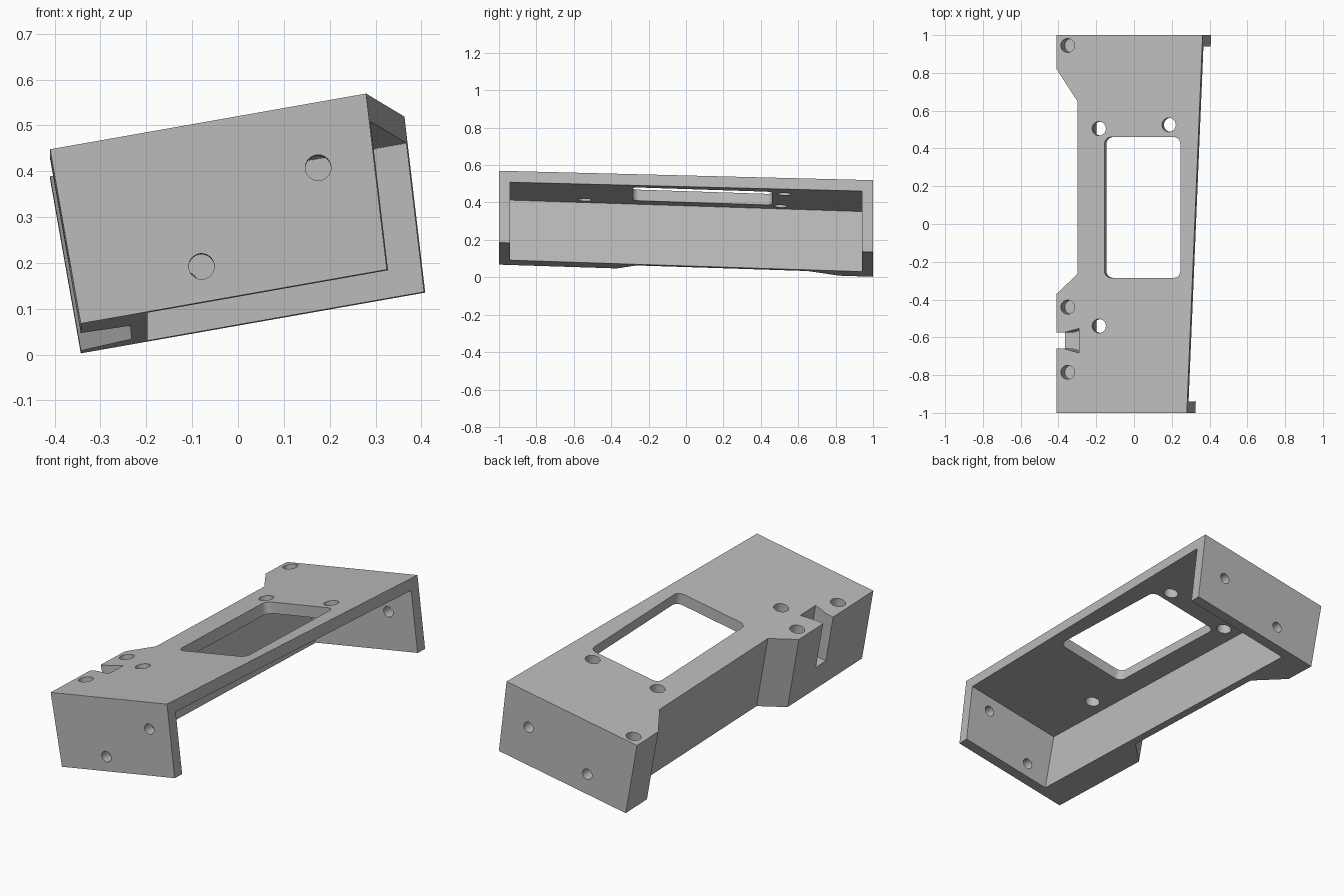
import bpy, bmesh, math
from mathutils import Matrix

if "Cube" in bpy.data.objects:
    bpy.data.objects.remove(bpy.data.objects["Cube"], do_unlink=True)

HEIGHT, PLATE, END = 0.386, 0.06, 0.06   # bracket height, plate and end wall thickness

grey = bpy.data.materials.new("plain_grey")
grey.use_nodes = True
grey.diffuse_color = (0.5, 0.5, 0.5, 1)
grey.node_tree.nodes["Principled BSDF"].inputs["Base Color"].default_value = (0.5, 0.5, 0.5, 1)


def prism(name, points, start, end, place):
    """Extrude an outline from start to end; place turns (a, b, t) into a point."""
    bm = bmesh.new()
    rings = [[bm.verts.new(place(a, b, t)) for a, b in points] for t in (start, end)]
    bm.faces.new(rings[0])
    bm.faces.new(rings[1])
    n = len(points)
    for i in range(n):
        j = (i + 1) % n
        bm.faces.new((rings[0][i], rings[0][j], rings[1][j], rings[1][i]))
    bmesh.ops.recalc_face_normals(bm, faces=bm.faces)
    mesh = bpy.data.meshes.new(name)
    bm.to_mesh(mesh)
    bm.free()
    mesh.materials.append(grey)
    obj = bpy.data.objects.new(name, mesh)
    bpy.context.collection.objects.link(obj)
    return obj


def down(a, b, t):
    return (a, b, -t)


def along(a, b, t):
    return (a, t, -b)


def arc(cx, cy, r, first=0, sweep=360, steps=32):
    count = steps if sweep == 360 else steps + 1
    angles = [math.radians(first + sweep * i / steps) for i in range(count)]
    return [(cx + r * math.cos(t), cy + r * math.sin(t)) for t in angles]


# Solid body with two side pads; the open side leans in slightly
outline = [(0, -1), (0.7, -1), (0.785, 1), (0, 1), (0, 0.82),
           (0.112, 0.65), (0.112, -0.265), (0, -0.37)]
bracket = prism("bracket", outline, 0, HEIGHT, down)
for v in bracket.data.vertices:
    if v.co.x > 0.5 and v.co.z < -0.1:
        v.co.x -= 0.022

cutters = []


def cut(points, start, end, place=down):
    cutters.append(prism("cutter", points, start, end, place))


# Hollow under the plate, open on one side
inner = 1 - END
cut([(0.148, -inner), (1.2, -inner), (1.2, inner), (0.148, inner)], PLATE, 1)

# Window with rounded corners
x0, x1, y0, y1, r = 0.258, 0.665, -0.285, 0.46, 0.035
window = (arc(x1 - r, y1 - r, r, 0, 90, 6) + arc(x0 + r, y1 - r, r, 90, 90, 6)
          + arc(x0 + r, y0 + r, r, 180, 90, 6) + arc(x1 - r, y0 + r, r, 270, 90, 6))
cut(window, -0.1, 0.12)

# Through holes in the plate, blind holes in the pads
for x, y in ((0.228, 0.505), (0.604, 0.525), (0.228, -0.54)):
    cut(arc(x, y, 0.037), -0.1, 0.12)
for y in (0.945, -0.44, -0.785):
    cut(arc(0.06, y, 0.037), -0.1, 0.12)

# Holes through the end walls
for x, depth, side in ((0.569, 0.141, -1), (0.281, 0.309, -1), (0.62, 0.185, 1), (0.25, 0.28, 1)):
    cut(arc(x, depth, 0.028), side * 0.9, side * 1.1, along)

# Flared notch in the longer pad
cut([(-0.1, -0.66), (0.04, -0.66), (0.122, -0.683), (0.122, -0.553),
     (0.04, -0.575), (-0.1, -0.575)], -0.1, 0.25)

# Apply the cuts
for c in cutters:
    mod = bracket.modifiers.new("cut", "BOOLEAN")
    mod.operation = "DIFFERENCE"
    mod.solver = "EXACT"
    mod.object = c
bpy.context.view_layer.update()
evaluated = bracket.evaluated_get(bpy.context.evaluated_depsgraph_get())
result = bpy.data.meshes.new_from_object(evaluated)
bracket.modifiers.clear()
bracket.data = result
for c in cutters:
    bpy.data.objects.remove(c, do_unlink=True)

# Roll the bracket and slope it along its length
s, c = math.sin(math.radians(10)), math.cos(math.radians(10))
result.transform(Matrix(((c, 0, -s, -0.41),
                         (0, 1, 0, 0),
                         (s, -0.0325, c, 0.4155),
                         (0, 0, 0, 1))))
result.update()

bpy.ops.object.select_all(action="DESELECT")
bracket.select_set(True)
bpy.context.view_layer.objects.active = bracket
bpy.ops.object.shade_smooth_by_angle(angle=math.radians(25))
